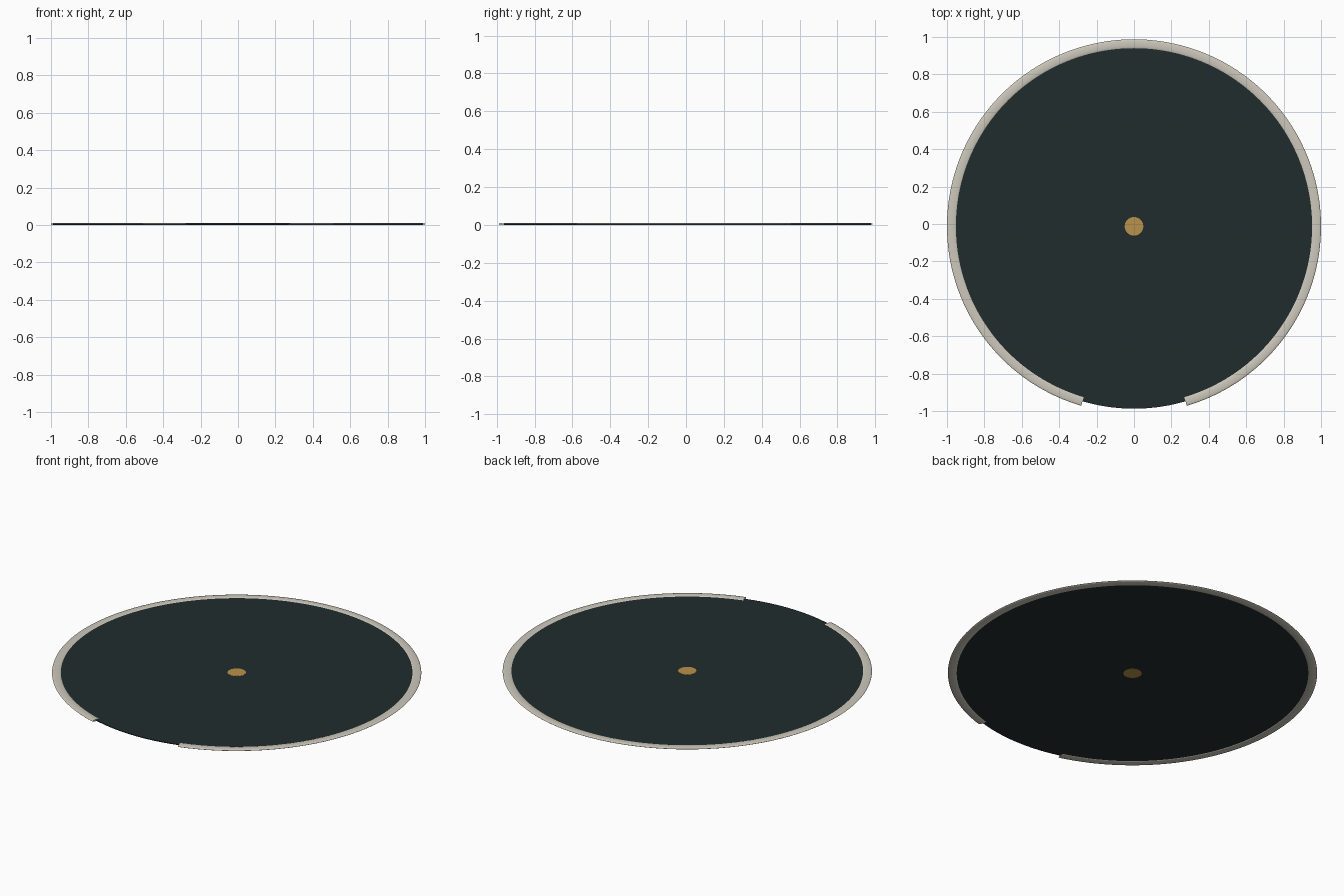
import bpy, bmesh, math

if "Cube" in bpy.data.objects:
    bpy.data.objects.remove(bpy.data.objects["Cube"])

CY = -0.0125      # circle centre, so the open ring's bounds sit on the origin
R = 0.975         # disc radius = ring centre line
MID = 0.005       # height of the mid plane
GAP = math.radians(16.4)


def material(name, rgb):
    m = bpy.data.materials.new(name)
    m.diffuse_color = (*rgb, 1)
    m.use_nodes = True
    m.node_tree.nodes["Principled BSDF"].inputs["Base Color"].default_value = m.diffuse_color
    return m


def finish(name, bm, mat):
    bmesh.ops.recalc_face_normals(bm, faces=bm.faces)
    me = bpy.data.meshes.new(name)
    bm.to_mesh(me)
    bm.free()
    me.materials.append(mat)
    ob = bpy.data.objects.new(name, me)
    ob.location = (0, CY, MID)
    bpy.context.collection.objects.link(ob)
    bpy.context.view_layer.objects.active = ob
    ob.select_set(True)
    bpy.ops.object.shade_smooth_by_angle(angle=math.radians(40))
    ob.select_set(False)
    return ob


def disc(name, radius, height, segments, mat):
    bm = bmesh.new()
    bmesh.ops.create_cone(bm, cap_ends=True, segments=segments,
                          radius1=radius, radius2=radius, depth=height)
    return finish(name, bm, mat)


dark = material("dark slate", (0.0155, 0.0255, 0.0265))
ivory = material("ivory", (0.61, 0.578, 0.503))
gold = material("gold", (0.485, 0.287, 0.07))

# thin dial and its centre stud
disc("dial_plate", R, 0.004, 160, dark)
disc("centre_stud", 0.05, 0.0055, 32, gold)

# flattened round rim, open at the front
bm = bmesh.new()
N, K = 160, 16
loops = []
for i in range(N + 1):
    a = -math.pi / 2 + GAP + (2 * math.pi - 2 * GAP) * i / N
    loop = []
    for k in range(K):
        t = 2 * math.pi * k / K
        r = R + 0.025 * math.cos(t)
        loop.append(bm.verts.new((r * math.cos(a), r * math.sin(a), 0.005 * math.sin(t))))
    loops.append(loop)
for p, q in zip(loops, loops[1:]):
    for k in range(K):
        j = (k + 1) % K
        bm.faces.new((p[k], p[j], q[j], q[k]))
bm.faces.new(loops[0])
bm.faces.new(loops[-1])
finish("open_rim", bm, ivory)
